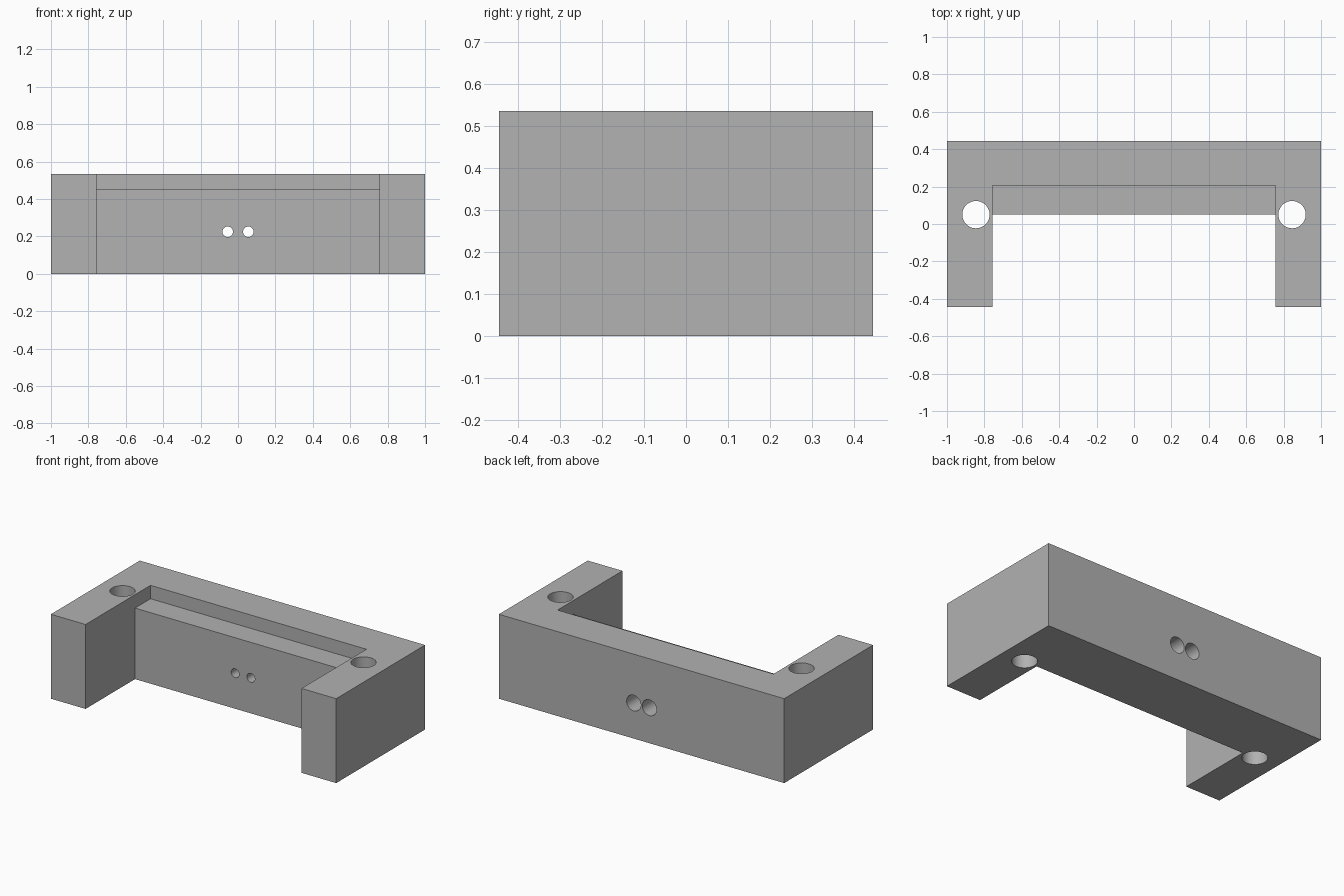
import bpy
import bmesh
from math import pi, radians
from mathutils import Matrix

cube = bpy.data.objects.get("Cube")
if cube:
    bpy.data.objects.remove(cube, do_unlink=True)

HALF_X, HALF_Y, HEIGHT = 1.0, 0.445, 0.535
INNER_X = 0.757            # inside face of each arm
SHELF_FRONT, SHELF_BACK, SHELF_Z = 0.05, 0.205, 0.45

grey = bpy.data.materials.new("plain grey")
grey.use_nodes = True
colour = (0.445, 0.445, 0.445, 1)
grey.diffuse_color = colour
grey.node_tree.nodes["Principled BSDF"].inputs["Base Color"].default_value = colour


def make_object(name, bm):
    bmesh.ops.recalc_face_normals(bm, faces=bm.faces)
    mesh = bpy.data.meshes.new(name)
    bm.to_mesh(mesh)
    bm.free()
    mesh.materials.append(grey)
    obj = bpy.data.objects.new(name, mesh)
    bpy.context.collection.objects.link(obj)
    return obj


def cut_away(target, cutter):
    cutter.hide_render = True
    mod = target.modifiers.new("cut", 'BOOLEAN')
    mod.operation, mod.solver, mod.object = 'DIFFERENCE', 'EXACT', cutter
    bpy.context.view_layer.objects.active = target
    bpy.ops.object.modifier_apply(modifier=mod.name)
    bpy.data.objects.remove(cutter, do_unlink=True)


def box_cutter(x, y0, y1, z0, z1):
    bm = bmesh.new()
    bmesh.ops.create_cube(bm, size=1)
    bmesh.ops.scale(bm, vec=(2 * x, y1 - y0, z1 - z0), verts=bm.verts)
    bmesh.ops.translate(bm, vec=(0, (y0 + y1) / 2, (z0 + z1) / 2), verts=bm.verts)
    return make_object("recess_cutter", bm)


def drill(target, centre, radius, depth, along_y=False):
    bm = bmesh.new()
    turn = Matrix.Rotation(pi / 2, 4, 'X') if along_y else Matrix()
    bmesh.ops.create_cone(bm, cap_ends=True, segments=48, radius1=radius,
                          radius2=radius, depth=depth,
                          matrix=Matrix.Translation(centre) @ turn)
    cut_away(target, make_object("hole_cutter", bm))


# U-shaped block: outline extruded upward
outline = [(-HALF_X, -HALF_Y), (-INNER_X, -HALF_Y), (-INNER_X, SHELF_FRONT)]
outline += [(-x, y) for x, y in reversed(outline)]
outline += [(HALF_X, HALF_Y), (-HALF_X, HALF_Y)]
bm = bmesh.new()
base = bm.faces.new([bm.verts.new((x, y, 0)) for x, y in outline])
ext = bmesh.ops.extrude_face_region(bm, geom=[base], use_keep_orig=True)
bmesh.ops.translate(bm, vec=(0, 0, HEIGHT),
                    verts=[v for v in ext["geom"] if isinstance(v, bmesh.types.BMVert)])
bracket = make_object("bracket_body", bm)

# Lowered ledge along the front of the crossbar
cut_away(bracket, box_cutter(INNER_X, SHELF_FRONT - 0.1, SHELF_BACK,
                             SHELF_Z, HEIGHT + 0.1))

for side in (-1, 1):
    # Vertical hole through each arm
    drill(bracket, (side * 0.845, 0.05, HEIGHT / 2), 0.073, 1)
    # Screw hole through the crossbar, with a wide bore at the back
    drill(bracket, (side * 0.055, 0.25, 0.225), 0.028, 1, along_y=True)
    drill(bracket, (side * 0.055, HALF_Y, 0.225), 0.05, 0.4, along_y=True)

bpy.ops.object.select_all(action='DESELECT')
bracket.select_set(True)
bpy.context.view_layer.objects.active = bracket
bpy.ops.object.shade_smooth_by_angle(angle=radians(30))
